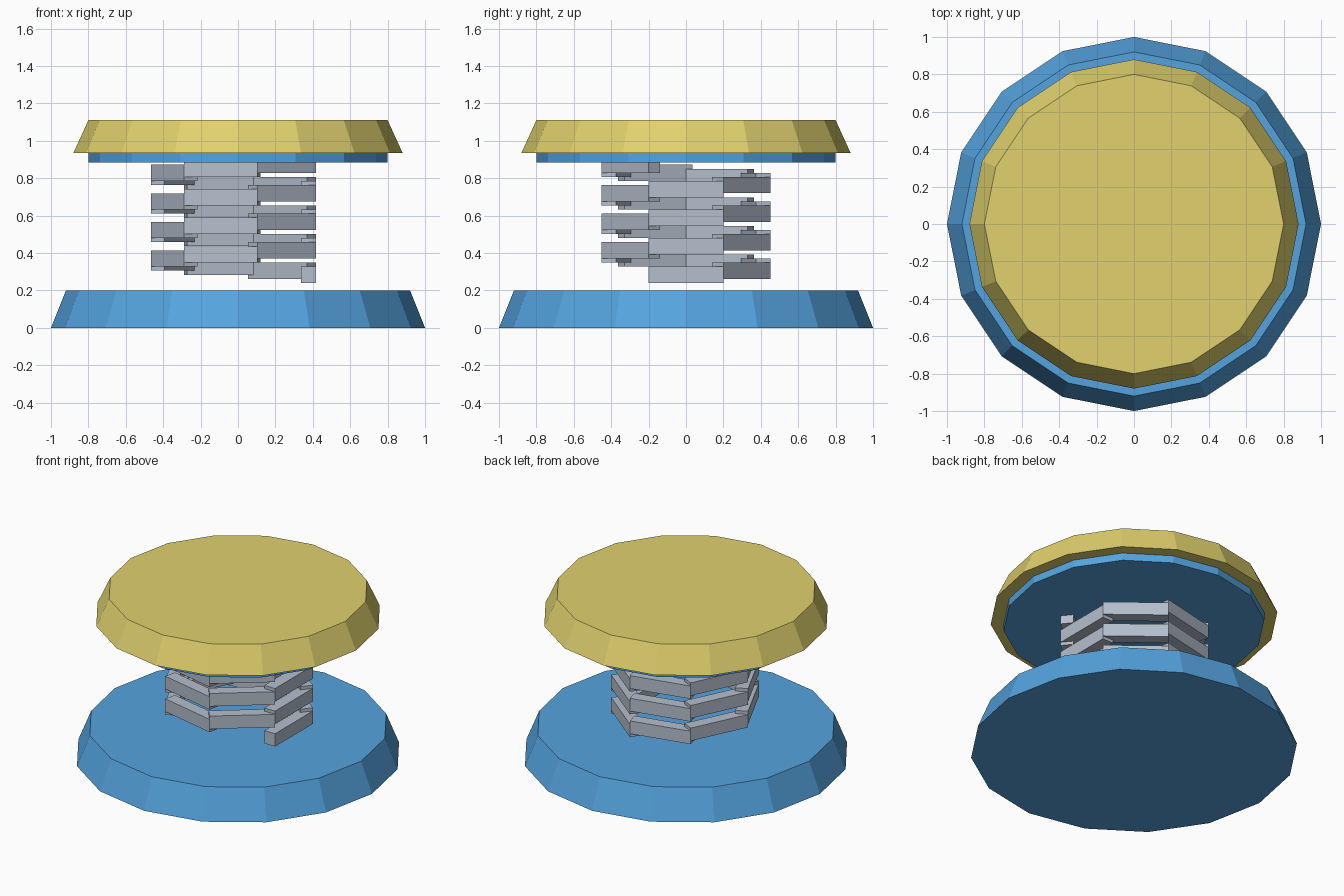
import bpy
from math import cos, sin, tan, pi
from mathutils import Matrix

cube = bpy.data.objects.get("Cube")
if cube:
    bpy.data.objects.remove(cube, do_unlink=True)


def material(name, rgb):
    mat = bpy.data.materials.new(name)
    mat.use_nodes = True
    color = (*rgb, 1)
    mat.diffuse_color = color
    mat.node_tree.nodes["Principled BSDF"].inputs["Base Color"].default_value = color
    return mat


blue = material("blue", (0.09, 0.37, 0.74))
yellow = material("yellow", (0.75, 0.64, 0.155))
steel = material("steel grey", (0.46, 0.52, 0.61))


def disc(name, r_bottom, r_top, z0, z1, mat):
    """Flat-sided 16-gon disc with a tapered rim."""
    bpy.ops.mesh.primitive_cone_add(
        vertices=16, radius1=r_bottom, radius2=r_top, depth=z1 - z0,
        location=(0, 0, (z0 + z1) / 2))
    obj = bpy.context.object
    obj.name = name
    obj.data.materials.append(mat)
    return obj


# Base, underside plate and cushioned top
disc("base", 1.0, 0.92, 0.0, 0.2, blue)
disc("top_plate", 0.8, 0.8, 0.885, 0.935, blue)
disc("top_pad", 0.88, 0.80, 0.935, 1.11, yellow)

# Stepped coil spring: seven straight bars per turn, four turns
SIDES, TURNS = 7, 4
OUTER, THICK, HEIGHT, STEP, START = 0.418, 0.08, 0.087, 0.0218, 0.24
length = 2 * OUTER * tan(pi / SIDES)
for i in range(SIDES * TURNS):
    angle = i * 2 * pi / SIDES
    r = OUTER - THICK / 2
    bpy.ops.mesh.primitive_cube_add(
        size=1, rotation=(0, 0, angle),
        location=(r * cos(angle), r * sin(angle), START + i * STEP + HEIGHT / 2))
    bar = bpy.context.object
    bar.name = f"spring_bar_{i + 1}"
    bar.data.transform(Matrix.Diagonal((THICK, length, HEIGHT, 1)))
    bar.data.materials.append(steel)
